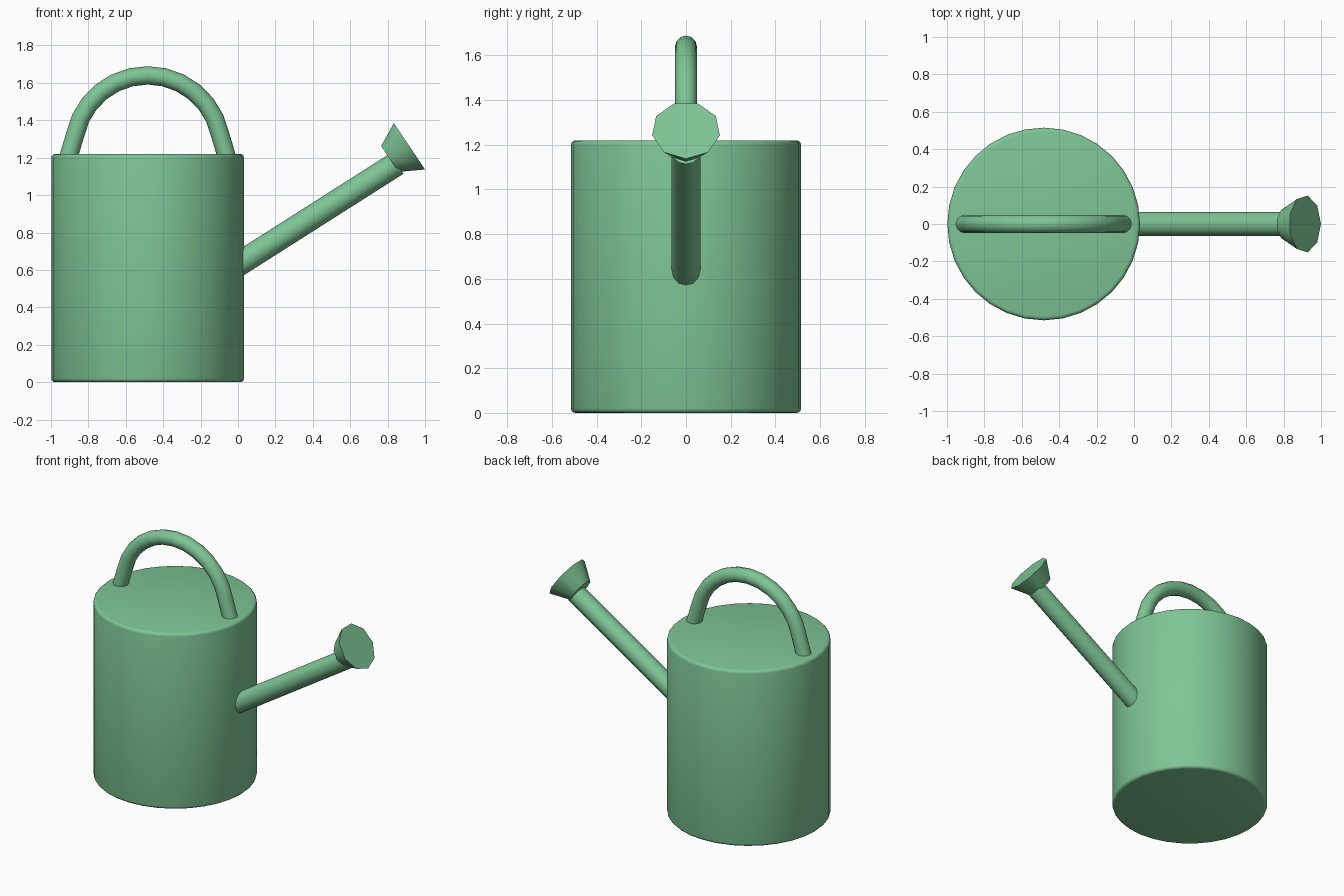
import bpy
from math import sin, cos, radians
from mathutils import Vector

cube = bpy.data.objects.get("Cube")
if cube:
    bpy.data.objects.remove(cube, do_unlink=True)

# Single painted-metal colour
GREEN = (0.21, 0.56, 0.30, 1)
paint = bpy.data.materials.new("soft_green")
paint.use_nodes = True
paint.diffuse_color = GREEN
paint.node_tree.nodes["Principled BSDF"].inputs["Base Color"].default_value = GREEN

BODY_X = -0.483
BODY_R = 0.515
BODY_H = 1.22


def finish(name, angle):
    obj = bpy.context.object
    obj.name = obj.data.name = name
    obj.data.materials.clear()
    obj.data.materials.append(paint)
    bpy.ops.object.shade_smooth_by_angle(angle=radians(angle))
    return obj


def tube(name, points, radius):
    """Round pipe along a list of points in the y = 0 plane."""
    curve = bpy.data.curves.new(name, "CURVE")
    curve.dimensions = "3D"
    curve.bevel_depth = radius
    curve.bevel_resolution = 4
    curve.use_fill_caps = True
    spline = curve.splines.new("POLY")
    spline.points.add(len(points) - 1)
    for p, (x, z) in zip(spline.points, points):
        p.co = (x, 0, z, 1)
    obj = bpy.data.objects.new(name, curve)
    bpy.context.collection.objects.link(obj)
    bpy.ops.object.select_all(action="DESELECT")
    obj.select_set(True)
    bpy.context.view_layer.objects.active = obj
    bpy.ops.object.convert(target="MESH")
    return finish(name, 50)


# Body: closed drum with softly rounded rims
bpy.ops.mesh.primitive_cylinder_add(vertices=32, radius=BODY_R, depth=BODY_H,
                                    location=(BODY_X, 0, BODY_H / 2))
bevel = bpy.context.object.modifiers.new("rounded_rim", "BEVEL")
bevel.width = 0.02
bevel.segments = 3
bevel.limit_method = "ANGLE"
bpy.ops.object.modifier_apply(modifier=bevel.name)
finish("body", 40)

# Handle: arch with slightly splayed feet sunk into the lid
angles = [radians(12 + 13 * i) for i in range(13)]
arch = [(BODY_X + 0.395 * cos(a), 1.245 + 0.395 * sin(a)) for a in angles]
feet = [(BODY_X + s * 0.43, 1.18) for s in (1, -1)]
tube("handle", [feet[0]] + arch + [feet[1]], 0.049)

# Spout: straight pipe rising from inside the body
tube("spout", [(-0.10, 0.565), (0.85, 1.169)], 0.065)

# Rose: nine-sided flared head, a corner pointing down
axis = Vector((0.83, 0, 0.556)).normalized()
down = Vector((axis.z, 0, -axis.x))
side = axis.cross(down)
face_centre = Vector((0.914, 0, 1.265))
verts = []
for radius, back in ((0.086, 0.125), (0.154, 0)):
    for i in range(9):
        a = radians(40 * i)
        verts.append(face_centre - axis * back
                     + (down * cos(a) + side * sin(a)) * radius)
faces = [(i, (i + 1) % 9, (i + 1) % 9 + 9, i + 9) for i in range(9)]
faces += [tuple(reversed(range(9))), tuple(range(9, 18))]
mesh = bpy.data.meshes.new("rose")
mesh.from_pydata(verts, [], faces)
rose = bpy.data.objects.new("rose", mesh)
bpy.context.collection.objects.link(rose)
bpy.ops.object.select_all(action="DESELECT")
rose.select_set(True)
bpy.context.view_layer.objects.active = rose
finish("rose", 50)
